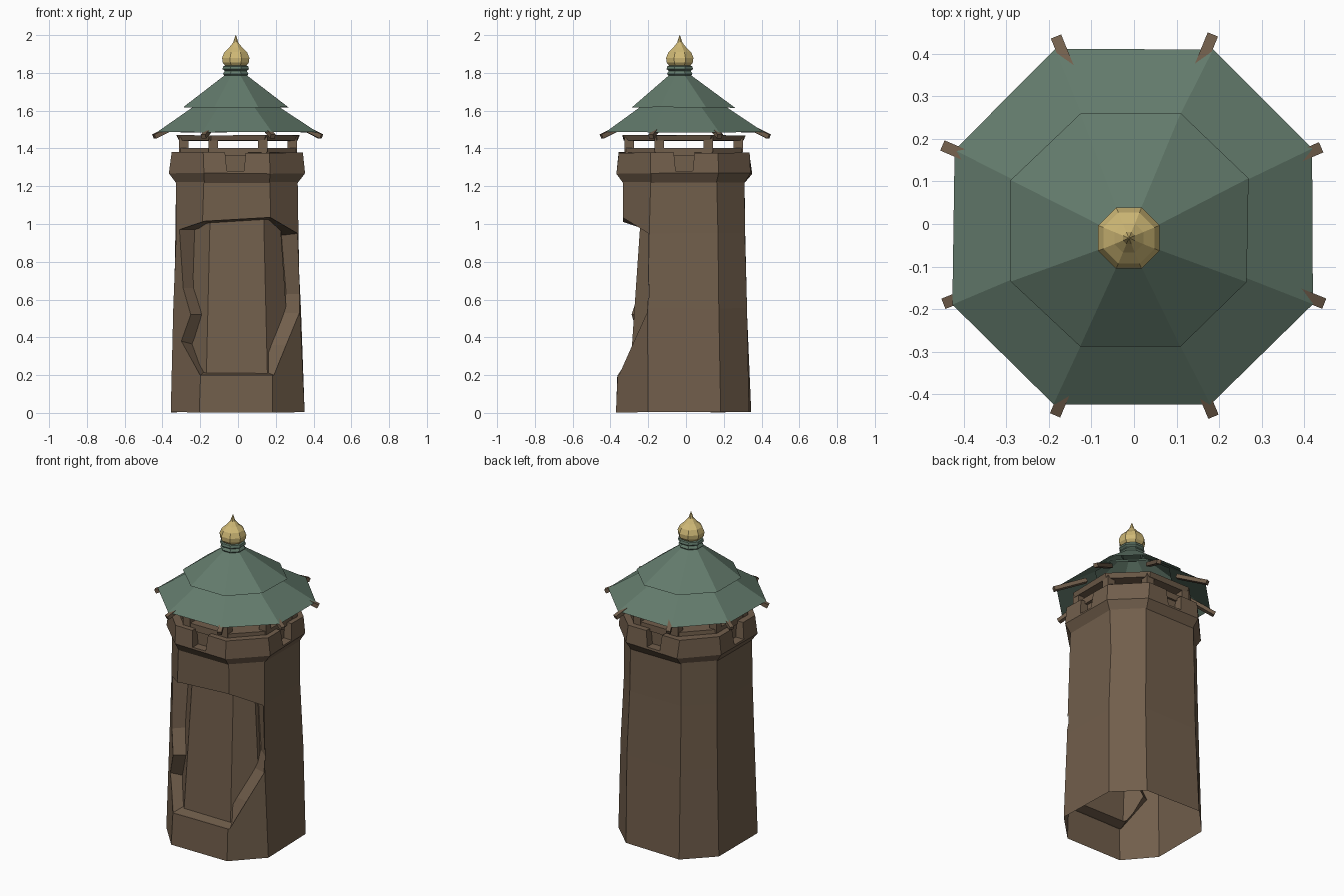
import bpy, bmesh, math, random
from mathutils import Vector

if "Cube" in bpy.data.objects:
    bpy.data.objects.remove(bpy.data.objects["Cube"])

random.seed(4)

def material(name, rgb):
    m = bpy.data.materials.new(name)
    m.diffuse_color = (*rgb, 1)
    m.use_nodes = True
    m.node_tree.nodes["Principled BSDF"].inputs["Base Color"].default_value = m.diffuse_color
    return m

BROWN = material("weathered brown", (0.165, 0.112, 0.071))
GREEN = material("roof green", (0.125, 0.198, 0.150))
GOLD = material("finial gold", (0.62, 0.48, 0.18))
T = math.tan(math.pi / 8)

def octagon(h, z, a=None, cx=0.0, cy=0.0, jit=0.0):
    """Eight corners of a chamfered square, half width h, half flat a."""
    a = h * T if a is None else a
    pts = [(-a, -h), (a, -h), (h, -a), (h, a), (a, h), (-a, h), (-h, a), (-h, -a)]
    r = lambda: random.uniform(-jit, jit)
    return [(cx + x + r(), cy + y + r(), z + abs(r())) for x, y in pts]

def loft(name, rings, mat, caps=(True, True), closed=False):
    bm = bmesh.new()
    loops = [[bm.verts.new(p) for p in ring] for ring in rings]
    pairs = list(zip(loops, loops[1:]))
    if closed:
        pairs.append((loops[-1], loops[0]))
    for lo, hi in pairs:
        n = len(lo)
        for i in range(n):
            j = (i + 1) % n
            bm.faces.new((lo[i], lo[j], hi[j], hi[i]))
    if not closed:
        if caps[0]:
            bm.faces.new(loops[0][::-1])
        if caps[1]:
            bm.faces.new(loops[-1])
    bmesh.ops.triangulate(bm, faces=[f for f in bm.faces if len(f.verts) > 8])
    bmesh.ops.recalc_face_normals(bm, faces=bm.faces)
    me = bpy.data.meshes.new(name)
    bm.to_mesh(me)
    bm.free()
    me.materials.append(mat)
    ob = bpy.data.objects.new(name, me)
    bpy.context.collection.objects.link(ob)
    return ob

def beam(name, p, q, w, t, mat):
    """Rectangular bar from p to q, w wide and t tall."""
    p, q = Vector(p), Vector(q)
    d = (q - p).normalized()
    side = d.cross(Vector((0, 0, 1)))
    side = side.normalized() if side.length > 0.01 else Vector((1, 0, 0))
    up = side.cross(d)
    rect = lambda c: [c + side * sx * w / 2 + up * sz * t / 2
                      for sx, sz in ((-1, -1), (1, -1), (1, 1), (-1, 1))]
    return loft(name, [rect(p), rect(q)], mat)

def subtract(ob, cutter):
    mod = ob.modifiers.new("cut", 'BOOLEAN')
    mod.operation, mod.solver, mod.object = 'DIFFERENCE', 'EXACT', cutter
    bpy.context.view_layer.update()
    me = bpy.data.meshes.new_from_object(ob.evaluated_get(bpy.context.evaluated_depsgraph_get()))
    ob.modifiers.clear()
    ob.data = me
    bpy.data.objects.remove(cutter)

# Tower shaft
CX, CY = -0.006, -0.012
shaft = loft("tower_shaft", [
    octagon(0.352, 0.0, 0.195, CX, CY, 0.008),
    octagon(0.334, 0.55, 0.185, CX, CY, 0.007),
    octagon(0.322, 0.95, 0.18, CX, CY, 0.004),
    octagon(0.322, 1.225, 0.175, CX, CY)], BROWN)

# Broken-away front layer: outer and inner outline (x, z, x, z), cut down to an inner wall
outline = [(-.31, .97, -.21, .97), (-.29, .66, -.22, .66), (-.25, .52, -.175, .52),
           (-.30, .38, -.225, .36), (-.20, .20, -.175, .22), (.19, .20, .15, .215),
           (.255, .36, .15, .36), (.325, .53, .22, .53), (.327, .63, .255, .63),
           (.315, .95, .23, .94), (.17, 1.035, .16, 1.02), (-.175, 1.015, -.165, 1.0)]

def wall_y(x, h, a):
    return CY - h + max(0, min(abs(x - CX) - a, h - a))

core = loft("inner_wall_cutter", [octagon(0.295, 0.05, 0.165, CX, CY),
                                  octagon(0.222, 1.12, 0.14, CX, CY)], BROWN)
hole = loft("front_hole_cutter", [
    [(x, -0.6, z) for x, z, _, _ in outline],
    [(x, wall_y(x, .352 - .028 * z, .193 - .014 * z) + .004, z) for x, z, _, _ in outline],
    [(u, wall_y(u, .298 - .068 * w, .166 - .023 * w) + .03, w) for _, _, u, w in outline]], BROWN)
subtract(hole, core)
subtract(shaft, hole)

# Open underside
bm = bmesh.new()
bm.from_mesh(shaft.data)
bmesh.ops.delete(bm, geom=[f for f in bm.faces if all(v.co.z < 0.03 for v in f.verts)],
                 context='FACES')
bm.to_mesh(shaft.data)
bm.free()

# Flared parapet with a notch in each main side
parapet = loft("parapet", [
    octagon(0.320, 1.215, 0.172, CX, CY),
    octagon(0.358, 1.265, 0.18, CX, CY, 0.006),
    octagon(0.345, 1.375, 0.178, CX, CY, 0.006)], BROWN)
for k in range(4):
    d = Vector((math.sin(k * math.pi / 2), -math.cos(k * math.pi / 2), 0))
    s = Vector((-d.y, d.x, 0))
    c = Vector((CX, CY, 0)) + s * random.uniform(-.01, .01)
    ring = lambda w, z: [c + d * r + s * m * w + Vector((0, 0, z))
                         for r, m in ((.30, -1), (.45, -1), (.45, 1), (.30, 1))]
    subtract(parapet, loft("notch_cutter", [ring(.045, 1.28), ring(.062, 1.45)], BROWN))

# Low rail, posts and ring beam under the roof
loft("gallery_rail", [octagon(.312, 1.36, .15, 0, CY), octagon(.308, 1.40, .15, 0, CY, .004)], BROWN)
loft("ring_beam", [octagon(.315, 1.44, .14, 0, CY, .004), octagon(.325, 1.468, .145, 0, CY, .004),
                   octagon(.25, 1.468, .105, 0, CY), octagon(.25, 1.44, .105, 0, CY)],
     BROWN, closed=True)
for x, y, _ in octagon(.288, 0, .13, 0, CY):
    beam("post", (x, y, 1.38), (x, y, 1.46), .05, .05, BROWN)

# Rafters poking out at the eave corners
for x, y, _ in octagon(1, 0):
    L = random.uniform(.434, .447)
    beam("rafter", (x * .26, y * .26 - .005, 1.555), (x * L, y * L - .002, 1.463), .026, .024, BROWN)

# Two-tier roof
loft("lower_roof", [octagon(.419, 1.484, .184, -.003, -.008, .005),
                    octagon(.21, 1.632, None, -.01, -.015)], GREEN, (False, False))
loft("upper_roof", [octagon(.276, 1.614, .118, -.011, -.015, .005),
                    octagon(.055, 1.79, None, -.012, -.032)], GREEN, (False, True))

# Collar and onion finial
def turned(name, profile, mat):
    loft(name, [octagon(r, z, None, -.012, -.033) for r, z in profile], mat)

turned("finial_collar", [(.05, 1.775), (.068, 1.795), (.058, 1.81), (.07, 1.82), (.066, 1.835),
                         (.05, 1.84)], GREEN)
turned("onion_finial", [(.052, 1.832), (.070, 1.856), (.072, 1.880), (.060, 1.91), (.034, 1.935),
                        (.014, 1.96), (.001, 2.0)], GOLD)
